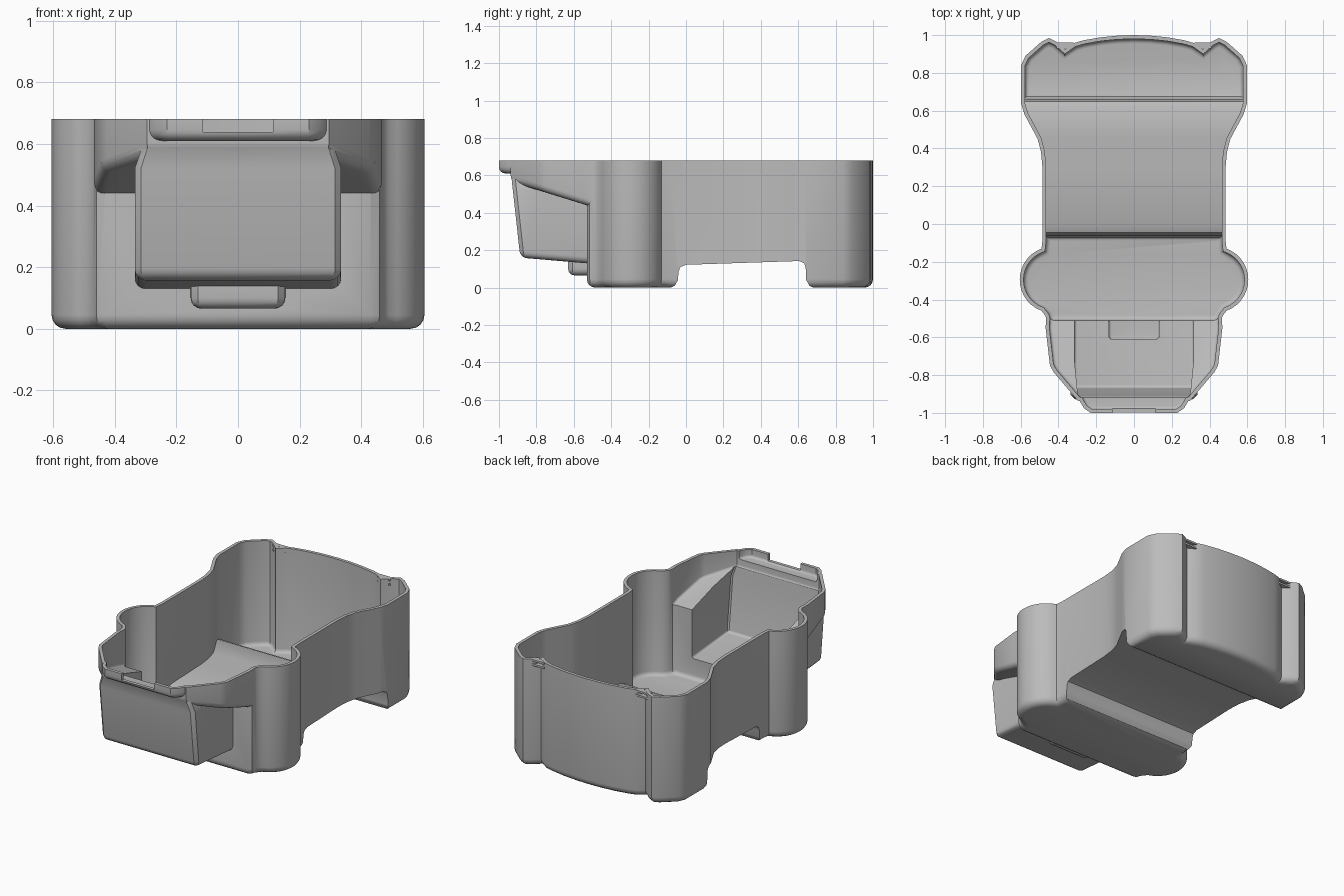
import bpy, math
from mathutils import Vector

cube = bpy.data.objects.get("Cube")
if cube:
    bpy.data.objects.remove(cube, do_unlink=True)

WALL = 0.02
RIM = 0.68

grey = bpy.data.materials.new("plain grey")
grey.use_nodes = True
grey.diffuse_color = (0.5, 0.5, 0.5, 1)
grey.node_tree.nodes["Principled BSDF"].inputs["Base Color"].default_value = (0.5, 0.5, 0.5, 1)


def mesh_object(name, verts, faces):
    mesh = bpy.data.meshes.new(name)
    mesh.from_pydata(verts, [], faces)
    mesh.materials.append(grey)
    obj = bpy.data.objects.new(name, mesh)
    bpy.context.collection.objects.link(obj)
    return obj


def loft(name, rings):
    n = len(rings[0])
    faces = [list(range(n))[::-1], [(len(rings) - 1) * n + i for i in range(n)]]
    for k in range(len(rings) - 1):
        for i in range(n):
            j = (i + 1) % n
            faces.append([k * n + i, k * n + j, (k + 1) * n + j, (k + 1) * n + i])
    return mesh_object(name, [v for ring in rings for v in ring], faces)


def inset(points, d):
    """Mitred offset of a counter-clockwise polygon, inward for d > 0."""
    out = []
    for i, p in enumerate(points):
        a = Vector(p) - Vector(points[i - 1])
        b = Vector(points[(i + 1) % len(points)]) - Vector(p)
        a.normalize()
        b.normalize()
        na, nb = Vector((-a.y, a.x)), Vector((-b.y, b.x))
        out.append(Vector(p) + (na + nb) * d / (1 + na.dot(nb)))
    return out


def mirrored(half):
    return half + [(-x, y) for x, y in reversed(half) if x > 0]


def tub(name, half, bottom, radius, t, top, levels=(), warp=lambda x, y, z: (x, y, z)):
    """Solid from a half outline with a rounded bottom edge, shrunk by t."""
    outline, rings, r = mirrored(half), [], radius - t
    for k in range(5):
        a = k * math.pi / 8
        ring = inset(outline, t + r * (1 - math.sin(a)))
        rings.append([warp(p.x, p.y, bottom(p.y) + t + r * (1 - math.cos(a))) for p in ring])
    side = inset(outline, t)
    for z in (*levels, top):
        rings.append([warp(p.x, p.y, z) for p in side])
    return loft(name, rings)


def block(name, x0, x1, y0, y1, z0, z1):
    return loft(name, [[(x0, y0, z), (x1, y0, z), (x1, y1, z), (x0, y1, z)] for z in (z0, z1)])


def combine(a, b, op):
    m = a.modifiers.new(op, "BOOLEAN")
    m.operation, m.solver, m.object = op, "EXACT", b
    bpy.context.view_layer.objects.active = a
    bpy.ops.object.modifier_apply(modifier=m.name)
    bpy.data.objects.remove(b, do_unlink=True)


# Half outlines, running from front centre to back centre
bulge = [(0.43 + 0.175 * math.cos(math.radians(a)), -0.295 + 0.175 * math.sin(math.radians(a)))
         for a in range(-70, 71, 10)]
body = [(0, -0.53), (0.43, -0.53), (0.46, -0.515), (0.47, -0.485)] + bulge + [
    (0.485, -0.09), (0.485, 0.3), (0.492, 0.38), (0.51, 0.45), (0.58, 0.58), (0.598, 0.64),
    (0.598, 0.84), (0.575, 0.89), (0.49, 0.965), (0.45, 0.985), (0.41, 0.965), (0.365, 0.925),
    (0.32, 0.957), (0.27, 0.972), (0.18, 0.988), (0.09, 0.997), (0, 1.0)]
snout = [(0, -0.938), (0.295, -0.938), (0.425, -0.785), (0.445, -0.75), (0.468, -0.55), (0.46, -0.4), (0, -0.4)]
box = [(0, -0.885), (0.315, -0.885), (0.335, -0.865), (0.335, -0.42), (0, -0.42)]
lip = [(0, -1), (0.23, -1), (0.265, -0.975), (0.292, -0.93), (0.292, -0.85), (0, -0.85)]
tab = [(0, -0.63), (0.13, -0.63), (0.152, -0.608), (0.155, -0.45), (0, -0.45)]
# Underside arch between the two wells, as a y-z profile
arch = [(-0.1, -0.01), (-0.06, 0.01), (-0.043, 0.04), (-0.04, 0.085), (-0.03, 0.11), (0, 0.122),
        (0.605, 0.142), (0.632, 0.13), (0.64, 0.105), (0.643, 0.04), (0.66, 0.01), (0.7, -0.01)][::-1]


def lean(x, y, z):
    """Front face leans out and the upper sides taper in."""
    x *= 1 - max(0, z - 0.52)
    return x, (y - 0.11 * (z - 0.15) if y < -0.7 else y), z


def volume(name, t):
    top = RIM + 0.03 + 5 * t
    shell = tub(name, body, lambda y: 0, 0.045, t, top)
    profile = inset(arch, -t)
    combine(shell, loft("arch", [[(x, p.x, p.y) for p in profile] for x in (-0.8, 0.8)]), "DIFFERENCE")
    parts = [
        tub("snout", snout, lambda y: 0.44 - 0.31 * (y + 0.53), 0.035, t, top + 0.01),
        tub("box", box, lambda y: 0.13 - 0.085 * (y + 0.53), 0.035, t, top + 0.02, (0.52, 0.62), lean),
        tub("lip", lip, lambda y: 0.61, 0.035, t, top + 0.03),
        tub("tab", tab, lambda y: 0.065, 0.035, t, 0.3)]
    for part in parts:
        combine(shell, part, "UNION")
    return shell


# Hollow shell, trimmed flat at the rim
shell = volume("tub_shell", 0)
combine(shell, volume("cavity", WALL), "DIFFERENCE")
combine(shell, block("trim", -1, 1, -1.5, 1.5, RIM, 1.5), "DIFFERENCE")
# Latch notch in the front lip
combine(shell, block("notch", -0.113, 0.113, -1.1, -0.976, 0.638, 0.8), "DIFFERENCE")

# Small clips bridging the rear grooves
clips = [block("rear_clip_" + n, min(s * 0.32, s * 0.41), max(s * 0.32, s * 0.41), 0.93, 0.96, z, z + 0.012)
         for n, s, z in (("left", 1, 0.667), ("right", -1, 0.667), ("lower_left", 1, 0.64), ("lower_right", -1, 0.64))]

bpy.ops.object.select_all(action="DESELECT")
for obj in [shell] + clips:
    obj.select_set(True)
bpy.context.view_layer.objects.active = shell
bpy.ops.object.shade_smooth_by_angle(angle=math.radians(32))
